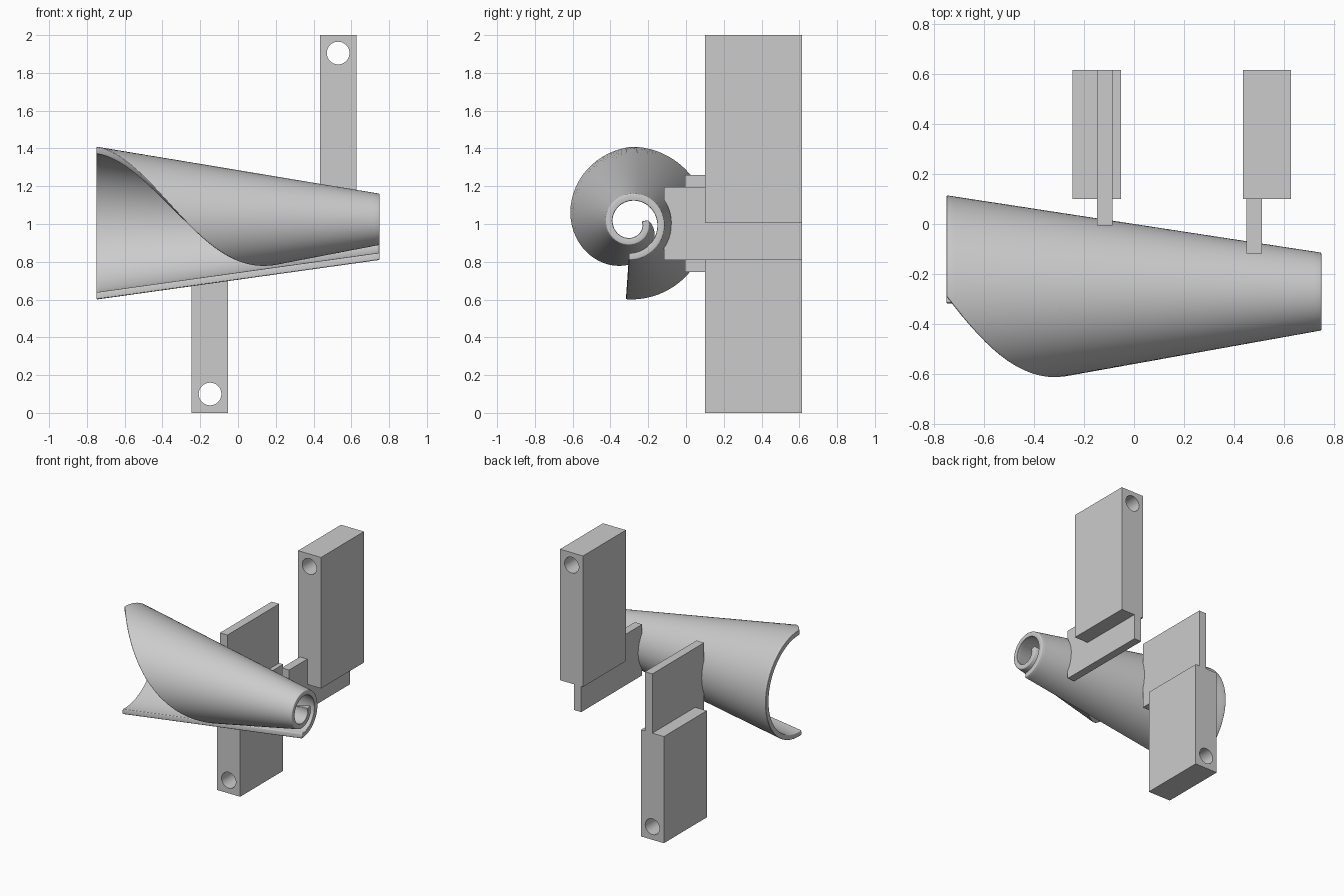
import bpy, bmesh
from math import sin, cos, radians, sqrt

if "Cube" in bpy.data.objects:
    bpy.data.objects.remove(bpy.data.objects["Cube"])

CY, CZ = -0.29, 1.005      # axis of the rolled sheet
HALF, THICK = 0.75, 0.038


def radius(x, deg):
    t = (x + HALF) / (2 * HALF)
    return 0.405 * (1 - t) + (0.195 - 0.08 * deg / 360) * t


def finish(name, bm):
    bmesh.ops.recalc_face_normals(bm, faces=bm.faces)
    mesh = bpy.data.meshes.new(name)
    bm.to_mesh(mesh)
    bm.free()
    ob = bpy.data.objects.new(name, mesh)
    bpy.context.collection.objects.link(ob)
    bpy.ops.object.select_all(action='DESELECT')
    bpy.context.view_layer.objects.active = ob
    ob.select_set(True)
    return ob


def rolled_sheet(nx=48, na=80):
    bm = bmesh.new()
    rings = []
    for i in range(nx + 1):
        x = -HALF + 2 * HALF * i / nx
        end = 180 + 187 * (x + HALF)          # free edge winds further along x
        angles = [-4 + (end + 4) * j / na for j in range(na + 1)]
        layers = []
        for inset in (0, THICK):
            row = []
            for d in angles:
                r, a = radius(x, d) - inset, radians(d)
                row.append(bm.verts.new((x, CY + r * sin(a), CZ - r * cos(a))))
            layers.append(row)
        rings.append(layers)
    # outer and inner skins, long edges, end rims
    for p, q in zip(rings, rings[1:]):
        for k in (0, 1):
            for j in range(na):
                bm.faces.new((p[k][j], p[k][j + 1], q[k][j + 1], q[k][j]))
        for j in (0, na):
            bm.faces.new((p[0][j], q[0][j], q[1][j], p[1][j]))
    for p in (rings[0], rings[-1]):
        for j in range(na):
            bm.faces.new((p[0][j], p[0][j + 1], p[1][j + 1], p[1][j]))
    ob = finish("rolled_sheet", bm)
    bev = ob.modifiers.new("soft_edges", 'BEVEL')
    bev.width, bev.segments = 0.013, 3
    bev.limit_method, bev.angle_limit = 'ANGLE', radians(40)
    bpy.ops.object.modifier_apply(modifier=bev.name)
    bpy.ops.object.shade_smooth_by_angle(angle=radians(30))


def block(name, x0, x1, z0, z1, hole):
    bm = bmesh.new()
    bmesh.ops.create_cube(bm, size=1)
    for v in bm.verts:
        v.co = ((x0 + x1) / 2 + v.co.x * (x1 - x0), 0.3575 + v.co.y * 0.515,
                (z0 + z1) / 2 + v.co.z * (z1 - z0))
    ob = finish(name, bm)
    # screw hole through the depth
    bpy.ops.mesh.primitive_cylinder_add(vertices=40, radius=0.06, depth=1.2,
                                        location=(hole[0], 0.36, hole[1]),
                                        rotation=(radians(90), 0, 0))
    cutter = bpy.context.object
    cutter.hide_render = True
    mod = ob.modifiers.new("hole", 'BOOLEAN')
    mod.operation, mod.object, mod.solver = 'DIFFERENCE', cutter, 'EXACT'
    bpy.context.view_layer.objects.active = ob
    bpy.ops.object.modifier_apply(modifier=mod.name)
    bpy.data.objects.remove(cutter)
    bpy.ops.object.select_all(action='DESELECT')
    ob.select_set(True)
    bpy.ops.object.shade_smooth_by_angle(angle=radians(30))


def saddle_tab(name, x0, x1, z0, z1, front, notch_z, upward):
    """Thin web whose front edge is scooped to hug the cone."""
    r = radius((x0 + x1) / 2, 90) - 0.004
    n = 32
    pts = []
    for i in range(n + 1):
        z = z0 + (z1 - z0) * i / n
        y = CY + sqrt(max(r * r - (z - CZ) ** 2, 0))
        pts.append((max(front, y), z))
    pts += [(0.615, z1), (0.615, notch_z), (0.1, notch_z), (0.1, z0)] if upward else \
           [(0.1, z1), (0.1, notch_z), (0.615, notch_z), (0.615, z0)]
    bm = bmesh.new()
    face = bm.faces.new([bm.verts.new((x0, y, z)) for y, z in pts])
    ext = bmesh.ops.extrude_face_region(bm, geom=[face], use_keep_orig=True)
    for v in ext["geom"]:
        if isinstance(v, bmesh.types.BMVert):
            v.co.x = x1
    finish(name, bm)


rolled_sheet()
block("lower_mount_block", -0.245, -0.052, 0, 0.81, (-0.148, 0.1))
block("upper_mount_block", 0.435, 0.628, 1.005, 2, (0.53, 1.905))
saddle_tab("lower_tab", -0.148, -0.085, 0.745, 1.26, -0.005, 0.81, True)
saddle_tab("upper_tab", 0.45, 0.512, 0.81, 1.197, -0.117, 1.005, False)
